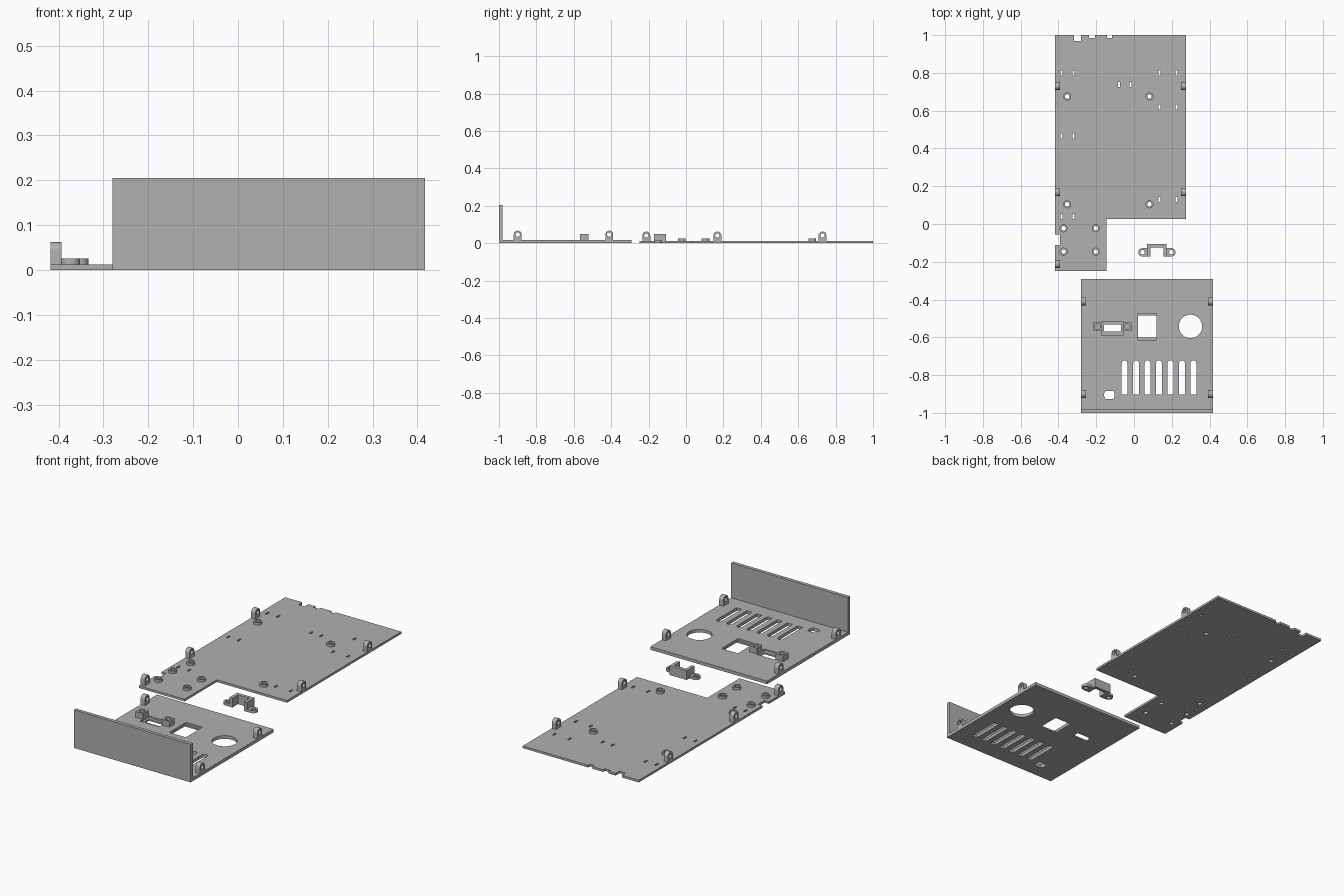
import bpy, bmesh, math
from mathutils import Matrix

cube = bpy.data.objects.get("Cube")
if cube:
    bpy.data.objects.remove(cube)

grey = bpy.data.materials.new("plain_grey")
grey.use_nodes = True
COLOR = (0.44, 0.44, 0.44, 1)
grey.diffuse_color = COLOR
grey.node_tree.nodes["Principled BSDF"].inputs["Base Color"].default_value = COLOR


def rect(x0, y0, x1, y1):
    return [(x0, y0), (x1, y0), (x1, y1), (x0, y1)]


def arc(x, y, r, start=0, end=360, n=24):
    count = n if end - start == 360 else n + 1
    angles = [math.radians(start + (end - start) * i / n) for i in range(count)]
    return [(x + r * math.cos(a), y + r * math.sin(a)) for a in angles]


def plate(name, loops, z0, z1, matrix=None):
    """Extrude an outline (first loop) with holes (other loops) from z0 to z1."""
    curve = bpy.data.curves.new(name, "CURVE")
    curve.dimensions = "2D"
    curve.fill_mode = "BOTH"
    curve.extrude = (z1 - z0) / 2
    for loop in loops:
        spline = curve.splines.new("POLY")
        spline.points.add(len(loop) - 1)
        for point, (x, y) in zip(spline.points, loop):
            point.co = (x, y, 0, 1)
        spline.use_cyclic_u = True
    temp = bpy.data.objects.new(name, curve)
    bpy.context.collection.objects.link(temp)
    graph = bpy.context.evaluated_depsgraph_get()
    mesh = bpy.data.meshes.new_from_object(temp.evaluated_get(graph))
    bpy.data.objects.remove(temp)
    # Weld the caps to the walls and place the part
    bm = bmesh.new()
    bm.from_mesh(mesh)
    bmesh.ops.remove_doubles(bm, verts=bm.verts, dist=0.00001)
    bmesh.ops.recalc_face_normals(bm, faces=bm.faces)
    bm.transform((matrix or Matrix()) @ Matrix.Translation((0, 0, (z0 + z1) / 2)))
    bm.to_mesh(mesh)
    bm.free()
    mesh.materials.clear()
    mesh.materials.append(grey)
    obj = bpy.data.objects.new(name, mesh)
    bpy.context.collection.objects.link(obj)
    bpy.ops.object.select_all(action="DESELECT")
    obj.select_set(True)
    bpy.context.view_layer.objects.active = obj
    bpy.ops.object.shade_smooth_by_angle(angle=math.radians(30))
    return obj


# Maps a flat profile (x, y, depth) to (y, z, x), so it stands along the sides
UPRIGHT = Matrix(((0, 0, 1, 0), (1, 0, 0, 0), (0, 1, 0, 0), (0, 0, 0, 1)))


def side_tab(name, x0, y, base):
    """Round-topped upright lug with a screw hole."""
    center = base + 0.029
    outline = [(y - 0.021, base - 0.002), (y + 0.021, base - 0.002)]
    outline += arc(y, center, 0.021, 0, 180, 14)
    plate(name, [outline, arc(y, center, 0.012, n=16)], x0, x0 + 0.025, UPRIGHT)


# Base plate with edge notches, slots and screw holes
BASE = 0.012
outline = [(-0.418, -0.249), (-0.145, -0.249), (-0.145, 0.026), (0.275, 0.026), (0.275, 1)]
for x0, x1, depth in ((-0.143, -0.116, 0.985), (-0.238, -0.206, 0.985), (-0.317, -0.28, 0.968)):
    outline += [(x1, 1), (x1, depth), (x0, depth), (x0, 1)]
outline += [(-0.418, 1), (-0.418, -0.055), (-0.392, -0.055), (-0.392, -0.11), (-0.418, -0.11)]

LEFT, RIGHT, MID = (-0.384, -0.32), (0.135, 0.225), (-0.079, -0.019)
slot_rows = ((LEFT, 0.8), (RIGHT, 0.8), (MID, 0.738), (RIGHT, 0.619),
             (LEFT, 0.466), (RIGHT, 0.13), (LEFT, 0.04))
slots = [rect(x - 0.005, y - 0.013, x + 0.005, y + 0.013) for xs, y in slot_rows for x in xs]

posts = [(x, y) for x in (-0.354, 0.082) for y in (0.675, 0.104)]
posts += [(x, y) for x in (-0.373, -0.202) for y in (-0.023, -0.146)]
plate("base_plate", [outline] + slots + [arc(x, y, 0.012) for x, y in posts], 0, BASE)
for x, y in posts:
    plate("standoff", [arc(x, y, 0.021), arc(x, y, 0.012)], BASE - 0.001, 0.026)

for x, ys in ((-0.418, (0.73, 0.168, -0.212)), (0.25, (0.73, 0.168))):
    for y in ys:
        side_tab("base_side_tab", x, y, BASE)

# Rear panel with vents, openings and a round socket hole
PANEL = 0.017
vents = []
for i in range(7):
    x = -0.05 + 0.0608 * i
    vents.append([(x - 0.015, -0.902), (x + 0.015, -0.902)] + arc(x, -0.737, 0.015, 0, 180, 12))
socket = arc(0.299, -0.542, 0.062, n=40)
cable_hole = [(min(x, -0.104), max(min(y, -0.884), -0.926)) for x, y in arc(-0.13, -0.905, 0.029)]
port_recess = rect(-0.172, -0.59, -0.058, -0.516)
switch_recess = rect(0.021, -0.615, 0.119, -0.473)
plate("rear_panel", [rect(-0.28, -1, 0.417, -0.291), socket, cable_hole,
                     port_recess, switch_recess] + vents, 0, PANEL)
plate("port_ledge", [port_recess, rect(-0.159, -0.569, -0.069, -0.532)], 0, 0.008)
plate("switch_ledge", [switch_recess, rect(0.0215, -0.602, 0.1185, -0.485)], 0, 0.008)
plate("panel_wall", [rect(-0.28, -1, 0.417, -0.981)], 0, 0.205)

# Screw blocks either side of the port
for x in (-0.193, -0.036):
    plate("port_screw_block", [rect(x - 0.023, -0.566, x + 0.023, -0.521),
                               arc(x, -0.543, 0.014)], PANEL - 0.001, 0.048)

for x in (-0.28, 0.392):
    for y in (-0.41, -0.9):
        side_tab("panel_side_tab", x, y, PANEL)

# Loose cable clamp: tall bridge with a screw ear on each side
plate("clamp_bridge", [[(0.07, -0.172), (0.087, -0.172), (0.087, -0.124), (0.156, -0.124),
                        (0.156, -0.172), (0.173, -0.172), (0.173, -0.106), (0.07, -0.106)]], 0, 0.05)
for x, inner, start in ((0.045, 0.071, 90), (0.198, 0.172, -90)):
    ear = arc(x, -0.15, 0.022, start, start + 180, 14)
    side = 1 if start < 0 else -1
    ear += [(inner, -0.15 + 0.022 * side), (inner, -0.15 - 0.022 * side)]
    plate("clamp_ear", [ear, arc(x, -0.15, 0.012, n=16)], 0, 0.014)
